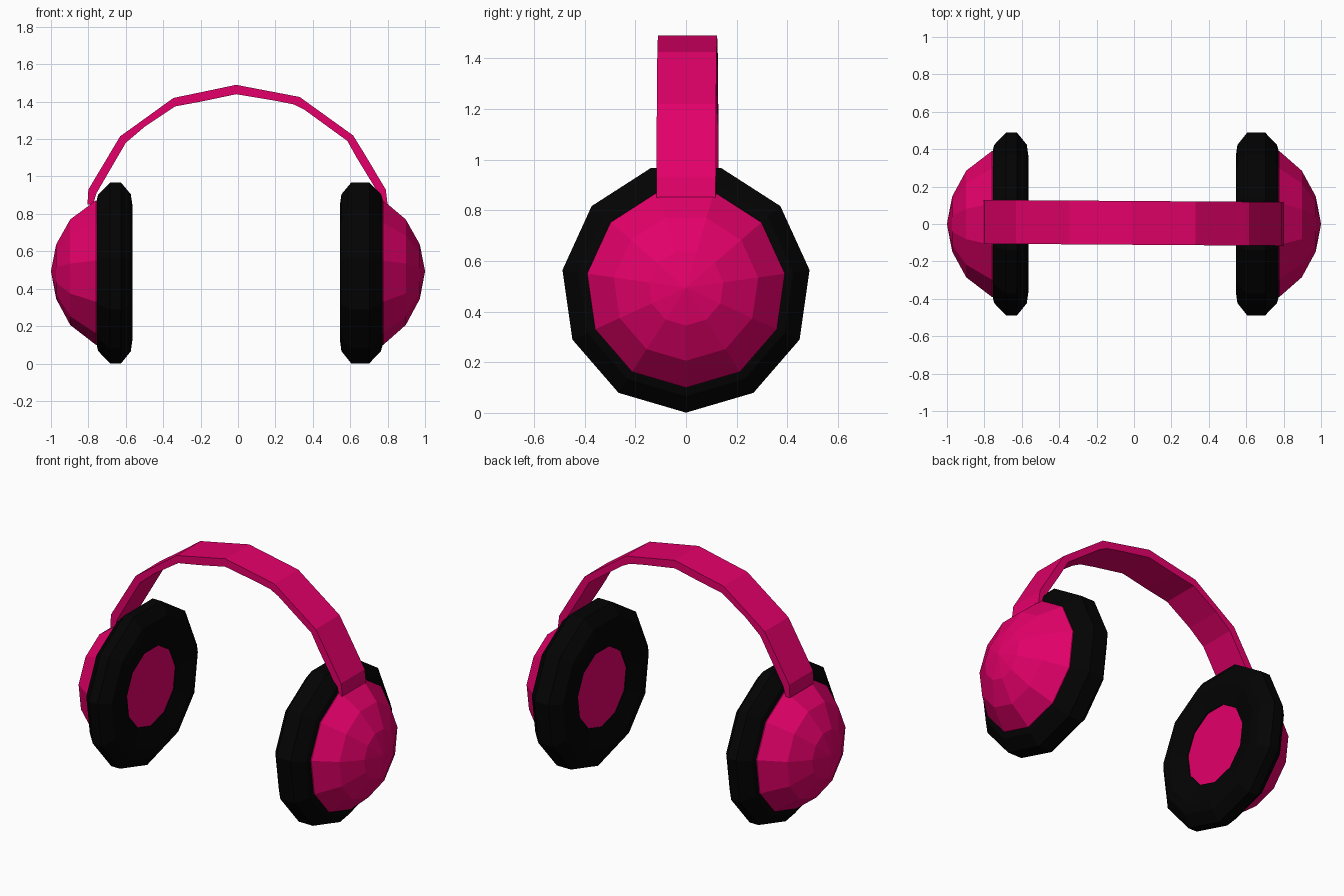
import bpy, bmesh
from math import sin, cos, tau

if "Cube" in bpy.data.objects:
    bpy.data.objects.remove(bpy.data.objects["Cube"], do_unlink=True)

SIDES = 11        # facets around each ear cup
CUP_Z = 0.494     # height of the cup axis


def material(name, rgb):
    mat = bpy.data.materials.new(name)
    mat.use_nodes = True
    mat.diffuse_color = (*rgb, 1)
    mat.node_tree.nodes["Principled BSDF"].inputs["Base Color"].default_value = (*rgb, 1)
    return mat


pink = material("hot pink", (0.77, 0.0, 0.142))
black = material("soft black", (0.001, 0.001, 0.001))


def finish(name, bm, mat):
    bmesh.ops.remove_doubles(bm, verts=bm.verts, dist=0.0005)
    bmesh.ops.recalc_face_normals(bm, faces=bm.faces)
    mesh = bpy.data.meshes.new(name)
    bm.to_mesh(mesh)
    bm.free()
    mesh.materials.append(mat)
    obj = bpy.data.objects.new(name, mesh)
    bpy.context.collection.objects.link(obj)
    return obj


def loft(name, rings, mat, closed=False):
    """Bridge equal rings of points with quads."""
    bm = bmesh.new()
    rings = [[bm.verts.new(p) for p in ring] for ring in rings]
    pairs = list(zip(rings, rings[1:]))
    if closed:
        pairs.append((rings[-1], rings[0]))
    else:
        bm.faces.new(rings[0])
        bm.faces.new(rings[-1])
    for a, b in pairs:
        for i in range(len(a)):
            j = (i + 1) % len(a)
            bm.faces.new((a[i], a[j], b[j], b[i]))
    return finish(name, bm, mat)


def cup_ring(x, r):
    """Ring round the cup axis, one corner pointing down."""
    angles = [tau * i / SIDES for i in range(SIDES)]
    return [(x, r * sin(a), CUP_Z - r * cos(a)) for a in angles]


# Ear cups: cushion ring, inner speaker disc and outer dome
for side, sign, inner, outer in (("right", -1, 0.565, 0.755), ("left", 1, 0.545, 0.772)):
    loft(side + "_cushion", [cup_ring(sign * x, r) for x, r in (
        (inner + 0.03, 0.243), (inner, 0.37), (inner + 0.008, 0.428),
        (inner + 0.06, 0.493), (outer - 0.07, 0.493), (outer - 0.008, 0.428),
        (outer, 0.40), (outer, 0.243))], black, closed=True)
    loft(side + "_speaker_disc", [cup_ring(sign * x, 0.25) for x in (
        inner + 0.036, inner + 0.045)], pink)
    loft(side + "_dome", [cup_ring(sign * x, r) for x, r in (
        (outer - 0.01, 0.394), (outer + 0.005, 0.394),
        (0.897, 0.288), (0.972, 0.149), (1.0, 0.001))], pink)

# Headband: paired outer and inner points swept over the arch
arch = [((-0.805, 0.85), (-0.775, 0.85)), ((-0.80, 0.93), (-0.757, 0.91)),
        ((-0.63, 1.215), (-0.60, 1.18)), ((-0.517, 1.296), (-0.50, 1.265)),
        ((-0.345, 1.42), (-0.335, 1.375)), ((-0.195, 1.451), (-0.19, 1.402)),
        ((-0.01, 1.49), (-0.01, 1.44)), ((0.205, 1.449), (0.20, 1.405)),
        ((0.33, 1.425), (0.30, 1.385)), ((0.37, 1.396), (0.355, 1.357)),
        ((0.615, 1.22), (0.585, 1.19)), ((0.68, 1.115), (0.635, 1.10)),
        ((0.79, 0.93), (0.757, 0.90)), ((0.80, 0.85), (0.775, 0.85))]
loft("headband", [[(x, y + 0.007 * (1 - x), z)
                   for (x, z), y in ((o, -0.118), (o, 0.116), (i, 0.116), (i, -0.118))]
                  for o, i in arch], pink)
